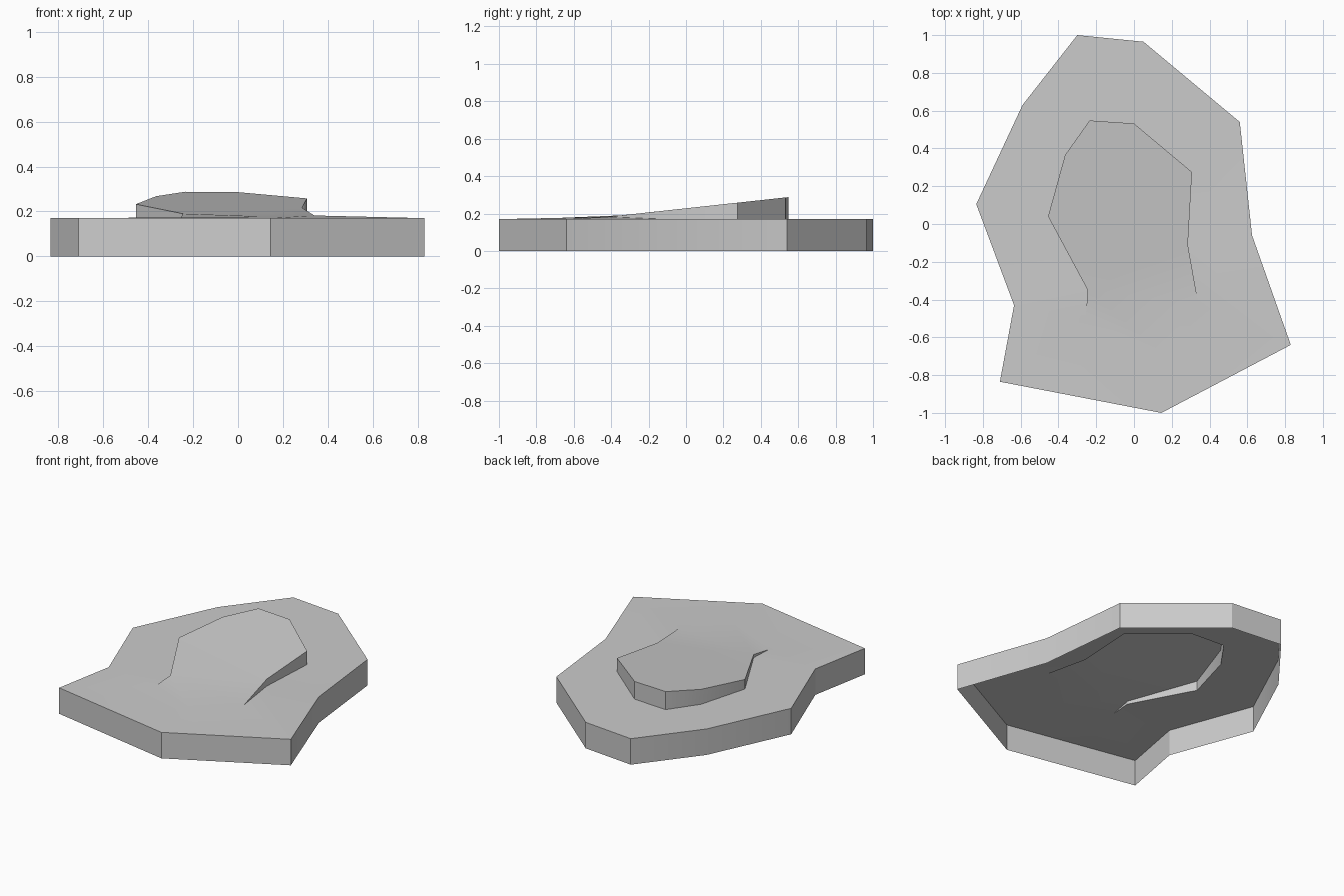
import bpy
import bmesh
import math

default = bpy.data.objects.get("Cube")
if default:
    bpy.data.objects.remove(default, do_unlink=True)

GROUND = 0.17

# Outline of the slab, clockwise from the back
OUTER = [(-0.30, 1.0), (0.05, 0.965), (0.56, 0.54), (0.625, -0.06), (0.83, -0.64),
         (0.145, -1.0), (-0.71, -0.835), (-0.635, -0.43), (-0.835, 0.105), (-0.59, 0.63)]

# Outline of the raised ramp, one point for each outer corner
INNER = [(-0.235, 0.548), (0.0, 0.532), (0.307, 0.275), (0.285, -0.11), (0.34, -0.42),
         (0.13, -0.67), (-0.255, -0.49), (-0.245, -0.35), (-0.455, 0.04), (-0.365, 0.365)]

# Corners where the ramp runs into the ground without a step
LIP = {4: 0.182, 5: 0.177, 6: 0.172}


def ramp_height(y):
    return 0.228 + 0.109 * y


grey = bpy.data.materials.new("stone grey")
grey.use_nodes = True
colour = (0.6, 0.6, 0.6, 1)
grey.diffuse_color = colour
grey.node_tree.nodes["Principled BSDF"].inputs["Base Color"].default_value = colour

bm = bmesh.new()
bottom = [bm.verts.new((x, y, 0)) for x, y in OUTER]
rim = [bm.verts.new((x, y, GROUND)) for x, y in OUTER]
foot = [bm.verts.new((x, y, LIP.get(i, GROUND))) for i, (x, y) in enumerate(INNER)]
crest = [foot[i] if i in LIP else bm.verts.new((x, y, ramp_height(y)))
         for i, (x, y) in enumerate(INNER)]


def bridge(low, high):
    """Join two loops, dropping corners that share a vertex."""
    for i in range(len(low)):
        j = (i + 1) % len(low)
        corners = list(dict.fromkeys((low[j], low[i], high[i], high[j])))
        if len(corners) > 2:
            bm.faces.new(corners)


bridge(bottom, rim)    # outer walls, open underneath
bridge(rim, foot)      # ground around the ramp
bridge(foot, crest)    # low cliff
cap = bm.faces.new(list(reversed(crest)))
bmesh.ops.triangulate(bm, faces=[cap])

mesh = bpy.data.meshes.new("rock_slab")
bm.to_mesh(mesh)
bm.free()
mesh.materials.append(grey)
slab = bpy.data.objects.new("rock_slab", mesh)
bpy.context.collection.objects.link(slab)

bpy.ops.object.select_all(action="DESELECT")
slab.select_set(True)
bpy.context.view_layer.objects.active = slab
bpy.ops.object.shade_smooth_by_angle(angle=math.radians(30))
